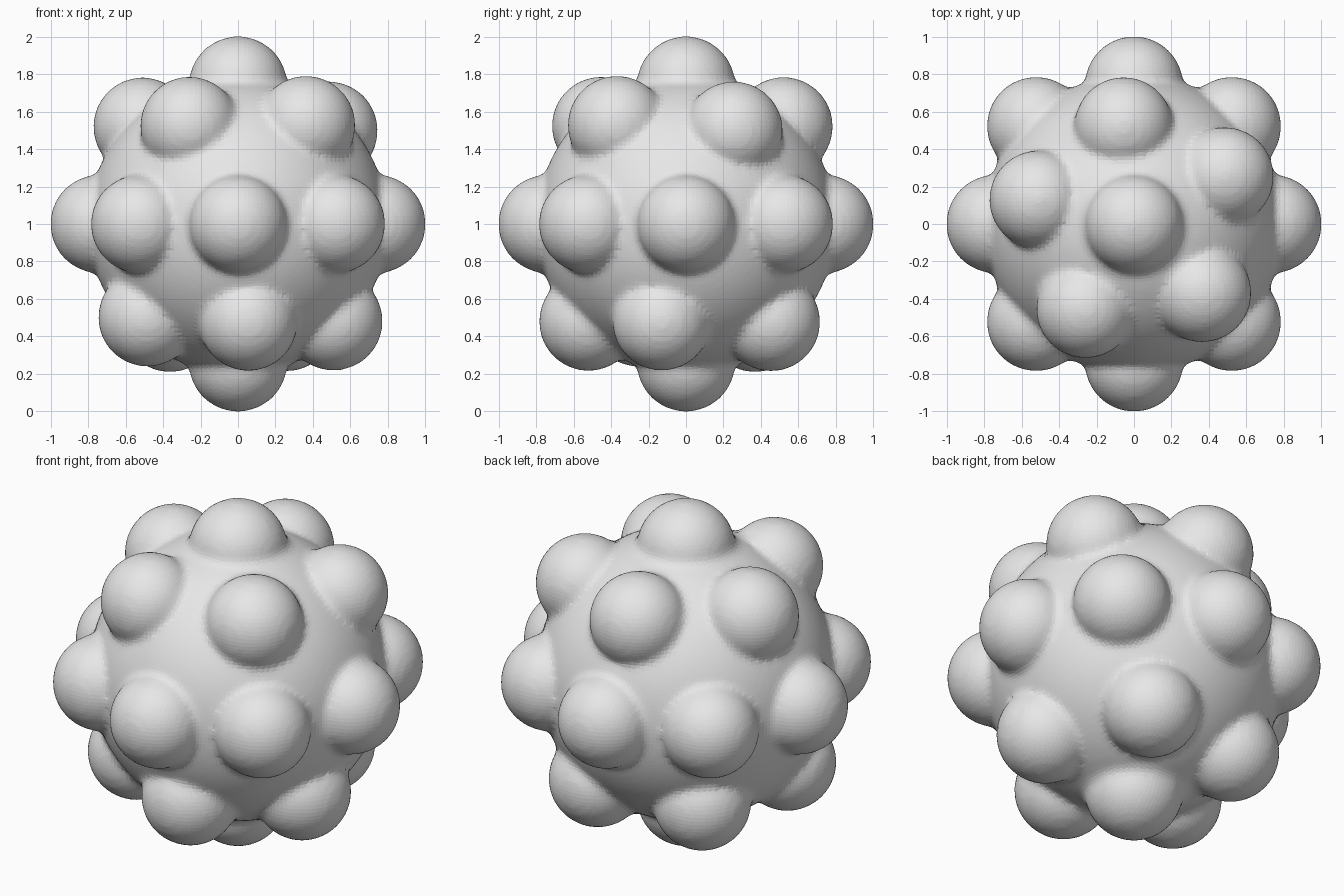
import bpy
import bmesh
from math import cos, sin, pi
from mathutils import Matrix, Vector

cube = bpy.data.objects.get("Cube")
if cube:
    bpy.data.objects.remove(cube, do_unlink=True)

CENTRE = Vector((0, 0, 1))
CORE_RADIUS = 0.80
BUMP_RADIUS = 0.264
BUMP_DISTANCE = 0.74

# Bump directions: two poles and eight around the equator
directions = [Vector((0, 0, 1)), Vector((0, 0, -1))]
directions += [Vector((cos(i * pi / 4), sin(i * pi / 4), 0)) for i in range(8)]

# Five uneven bumps on the upper half, repeated opposite on the lower half
upper_ring = [
    (-0.055, 0.52, 0.52),
    (-0.51, 0.13, 0.52),
    (0.485, 0.255, 0.50),
    (-0.26, -0.455, 0.525),
    (0.365, -0.37, 0.53),
]
for point in upper_ring:
    d = Vector(point).normalized()
    directions += [d, -d]

# Core and bumps gathered in one mesh
bm = bmesh.new()
bmesh.ops.create_icosphere(bm, subdivisions=5, radius=CORE_RADIUS,
                           matrix=Matrix.Translation(CENTRE))
for d in directions:
    bmesh.ops.create_icosphere(bm, subdivisions=4, radius=BUMP_RADIUS,
                               matrix=Matrix.Translation(CENTRE + d * BUMP_DISTANCE))
mesh = bpy.data.meshes.new("bumpy_ball")
bm.to_mesh(mesh)
bm.free()
ball = bpy.data.objects.new("bumpy_ball", mesh)
bpy.context.collection.objects.link(ball)

# Plain grey material
grey = bpy.data.materials.new("light_grey")
grey.use_nodes = True
colour = (0.8, 0.8, 0.8, 1)
grey.diffuse_color = colour
grey.node_tree.nodes["Principled BSDF"].inputs["Base Color"].default_value = colour
mesh.materials.append(grey)

# Fuse the spheres and soften the seams
remesh = ball.modifiers.new("fuse", 'REMESH')
remesh.mode = 'VOXEL'
remesh.voxel_size = 0.022
remesh.use_smooth_shade = False
soften = ball.modifiers.new("soften", 'SMOOTH')
soften.factor = 0.5
soften.iterations = 8
